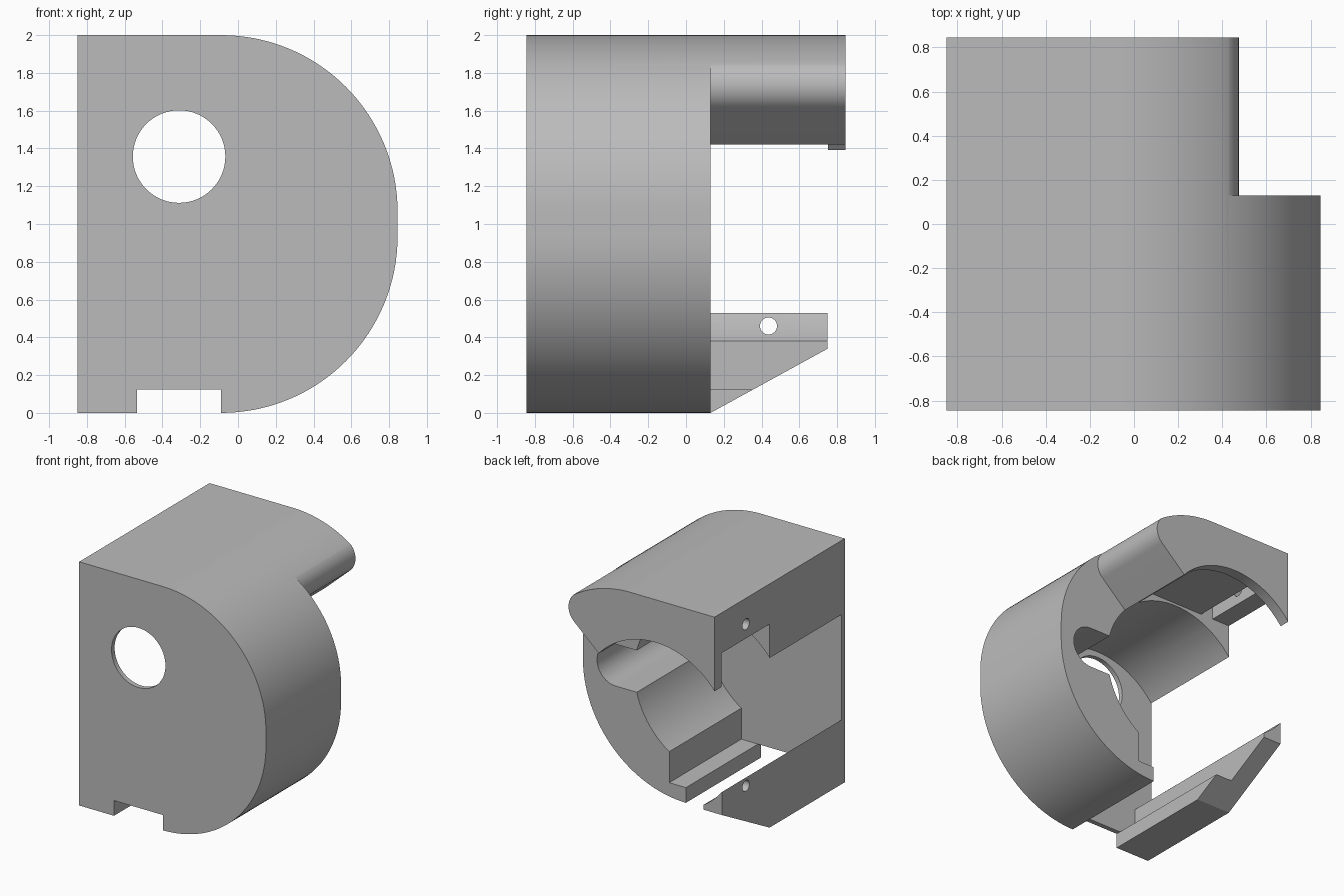
import bpy, bmesh, math
from mathutils import Matrix

cube = bpy.data.objects.get("Cube")
if cube:
    bpy.data.objects.remove(cube, do_unlink=True)

grey = bpy.data.materials.new("plain grey")
grey.use_nodes = True
GREY = (0.5, 0.5, 0.5, 1)
grey.diffuse_color = GREY
grey.node_tree.nodes["Principled BSDF"].inputs["Base Color"].default_value = GREY

FRONT, STEP, BACK = -0.845, 0.13, 0.845   # main depths
INNER = FRONT + 0.04                      # inside of the front plate
LEFT = -0.85
CX, CZ = -0.312, 0.96                     # axis of the round cavity
SLOT = 0.373                              # half width of the inner slots


def arc(cx, cz, r, a0, a1, n=32):
    """Points on an arc, angles in degrees."""
    angles = [math.radians(a0 + (a1 - a0) * i / n) for i in range(n + 1)]
    return [(cx + r * math.cos(a), cz + r * math.sin(a)) for a in angles]


def prism(name, points, lo, hi, axis="Y"):
    """Extrude an outline along y (points are x, z) or along x (points are y, z)."""
    place = (lambda u, v: (u, lo, v)) if axis == "Y" else (lambda u, v: (lo, u, v))
    bm = bmesh.new()
    face = bm.faces.new([bm.verts.new(place(u, v)) for u, v in points])
    new = bmesh.ops.extrude_face_region(bm, geom=[face])["geom"]
    move = (0, hi - lo, 0) if axis == "Y" else (hi - lo, 0, 0)
    bmesh.ops.translate(bm, vec=move, verts=[v for v in new if isinstance(v, bmesh.types.BMVert)])
    bmesh.ops.recalc_face_normals(bm, faces=bm.faces)
    mesh = bpy.data.meshes.new(name)
    bm.to_mesh(mesh)
    bm.free()
    obj = bpy.data.objects.new(name, mesh)
    bpy.context.collection.objects.link(obj)
    return obj


def box(name, x0, x1, y0, y1, z0, z1):
    return prism(name, [(x0, z0), (x1, z0), (x1, z1), (x0, z1)], y0, y1)


def circle(cx, cz, r, n=64):
    return arc(cx, cz, r, 0, 360, n)[:-1]


# D-shaped housing block
R = 0.935
outline = [(LEFT, 2), (LEFT, 0)] + arc(-0.09, R, R, -90, 0) + arc(-0.09, 2 - R, R, 0, 90)
housing = prism("housing", outline, FRONT, BACK)
housing.data.materials.append(grey)

cutters = []

# Round cavity, side pocket with a rounded end, and bottom slot
cutters.append(prism("cavity", circle(CX, CZ, 0.69, 96), INNER, 1))
pocket = [(0, CZ + 0.172), (0, CZ - 0.172)] + arc(0.545, CZ, 0.172, -90, 90, 24)
cutters.append(prism("side_pocket", pocket, INNER, 1))
cutters.append(box("bottom_slot", CX - SLOT, CX + SLOT, INNER, 1, 0.125, 0.6))
cutters.append(box("bottom_notch", CX - 0.222, CX + 0.222, -1, 1, -0.2, 0.125))

# Rear right region removed, leaving an upper lip with a rounded end
lip = arc(0.325, 1.735, 0.15, -50, 57, 16)
rear = [(CX, CZ)] + lip + [(0.52, 2.04), (1.2, 2.04), (1.2, -0.2), (CX, -0.2)]
cutters.append(prism("rear_opening", rear, STEP, 1))

# Sloped underside of the lower rear tab
slope = [(STEP, 0), (0.75, 0.34), (0.75, 0.9), (1, 0.9), (1, -0.2), (STEP, -0.2)]
cutters.append(prism("tab_slope", slope, -1, 0.3, "X"))

# Recess under the rear roof, with a deeper groove beside the wall
cutters.append(box("roof_recess", -1, CX + SLOT, STEP, 0.753, 1.0, 1.67))
cutters.append(box("roof_groove", CX - SLOT, -0.57, STEP, 0.753, 1.2, 1.875))

# Front porthole and the two screw holes
cutters.append(prism("front_hole", circle(-0.312, 1.357, 0.245), -1, -0.6))
for z in (0.46, 1.787):
    cutters.append(prism("screw_hole", circle(0.437, z, 0.045, 32), -1, -0.63, "X"))

for cutter in cutters:
    cutter.hide_render = True
    mod = housing.modifiers.new(cutter.name, "BOOLEAN")
    mod.operation = "DIFFERENCE"
    mod.solver = "EXACT"
    mod.object = cutter

# Bake the cuts and remove the helpers
graph = bpy.context.evaluated_depsgraph_get()
baked = bpy.data.meshes.new_from_object(housing.evaluated_get(graph))
housing.modifiers.clear()
housing.data = baked
baked.materials.clear()
baked.materials.append(grey)
for cutter in cutters:
    bpy.data.objects.remove(cutter, do_unlink=True)

bpy.ops.object.select_all(action="DESELECT")
housing.select_set(True)
bpy.context.view_layer.objects.active = housing
bpy.ops.object.shade_smooth_by_angle(angle=math.radians(25))
